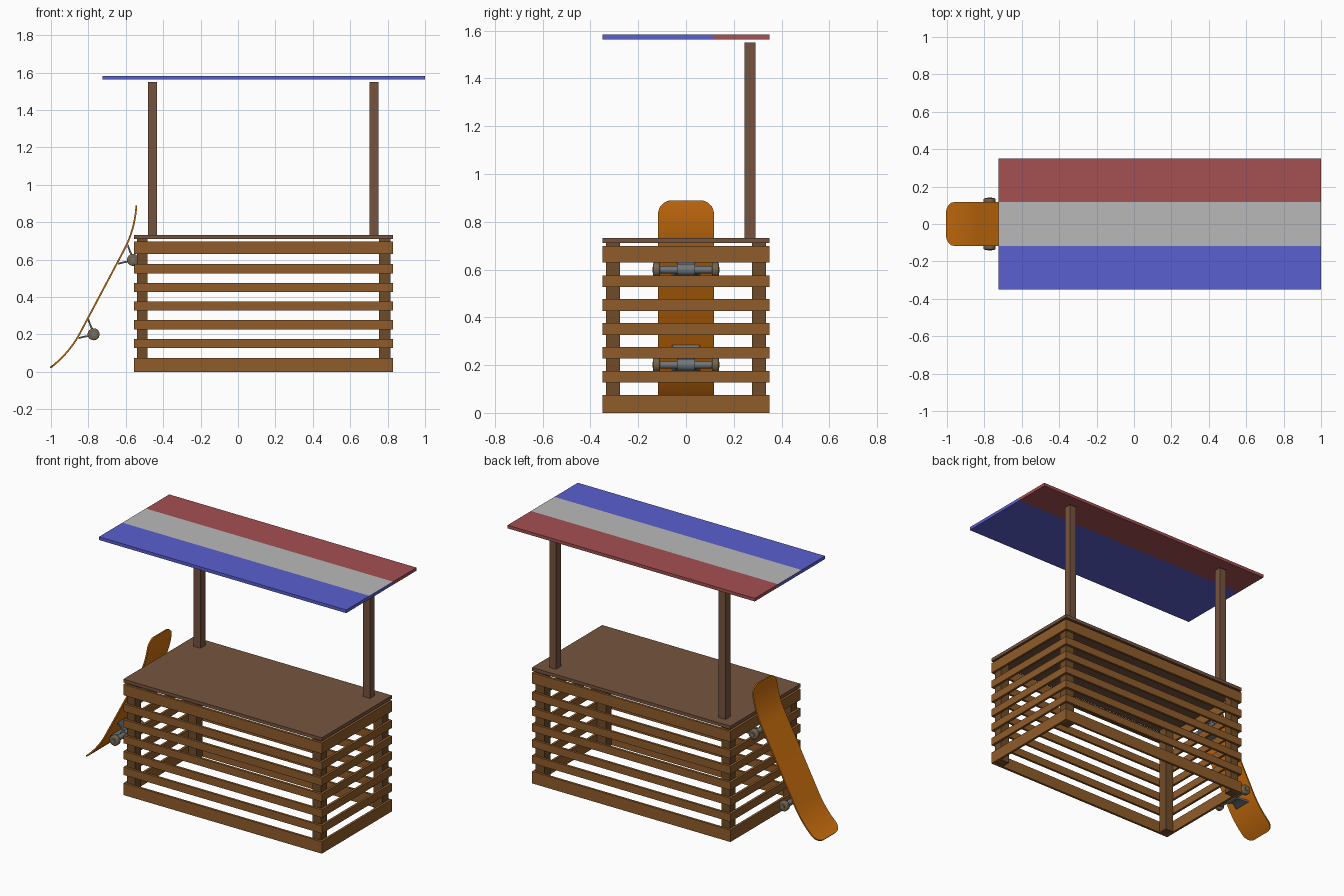
import bpy, bmesh, math
from mathutils import Matrix, Vector

if "Cube" in bpy.data.objects:
    bpy.data.objects.remove(bpy.data.objects["Cube"])


def mat(name, r, g, b):
    m = bpy.data.materials.new(name)
    m.diffuse_color = [((c / 255 + 0.055) / 1.055) ** 2.4 for c in (r, g, b)] + [1]
    m.use_nodes = True
    m.node_tree.nodes["Principled BSDF"].inputs["Base Color"].default_value = m.diffuse_color
    return m


SLAT = mat("slat_wood", 143, 92, 42)
INNER = mat("inner_wood", 112, 76, 40)
DARK = mat("dark_wood", 118, 84, 62)
RED, WHITE, BLUE = mat("red", 165, 80, 82), mat("white", 185, 185, 185), mat("blue", 90, 96, 208)
ORANGE = mat("orange", 205, 112, 14)
METAL = mat("metal", 112, 118, 122)
WHEEL = mat("wheel", 116, 100, 74)


def finish(name, bm, material, matrix=None, smooth=False):
    bmesh.ops.recalc_face_normals(bm, faces=bm.faces)
    me = bpy.data.meshes.new(name)
    bm.to_mesh(me)
    bm.free()
    ob = bpy.data.objects.new(name, me)
    bpy.context.collection.objects.link(ob)
    me.materials.append(material)
    if matrix:
        ob.matrix_world = matrix
    if smooth:
        bpy.ops.object.select_all(action='DESELECT')
        bpy.context.view_layer.objects.active = ob
        ob.select_set(True)
        bpy.ops.object.shade_smooth_by_angle(angle=math.radians(35))
    return ob


def box(name, x, y, z, material):
    bm = bmesh.new()
    bmesh.ops.create_cube(bm, size=1)
    for v in bm.verts:
        v.co = [(a + b) / 2 + c * (b - a) for (a, b), c in zip((x, y, z), v.co)]
    return finish(name, bm, material)


def rod(name, r, y0, y1, at, material, matrix, bevel=0):
    # cylinder along local y, centred at (x, z)
    bm = bmesh.new()
    bmesh.ops.create_cone(bm, cap_ends=True, segments=24, radius1=r, radius2=r, depth=y1 - y0)
    if bevel:
        rims = [e for e in bm.edges if abs(e.verts[0].co.z - e.verts[1].co.z) < 1e-5]
        bmesh.ops.bevel(bm, geom=rims, offset=bevel, segments=3, profile=0.5, affect='EDGES')
    bm.transform(Matrix.Translation((at[0], (y0 + y1) / 2, at[1])) @ Matrix.Rotation(math.pi / 2, 4, 'X'))
    return finish(name, bm, material, matrix, True)


# slatted crate
X0, X1, Y, T = -0.555, 0.83, 0.35, 0.015
rows = [(0, 0.075)] + [(0.127 + 0.1 * i, 0.176 + 0.1 * i) for i in range(5)] + [(0.63, 0.698)]
for i, z in enumerate(rows):
    box(f"front_slat_{i}", (X0, X1), (-Y, -Y + T), z, SLAT)
    box(f"back_slat_{i}", (X0, X1), (Y - T, Y), z, SLAT)
    box(f"left_slat_{i}", (X0, X0 + T), (-Y + T, Y - T), z, SLAT)
    box(f"right_slat_{i}", (X1 - T, X1), (-Y + T, Y - T), z, SLAT)
for px in ((X0 + T, -0.483), (0.753, X1 - T)):
    for py in ((-Y + T, -0.277), (0.277, Y - T)):
        box("corner_post", px, py, (0, 0.71), INNER)

# counter and roof posts
box("counter_top", (X0, X1), (-Y, Y), (0.71, 0.731), DARK)
for px in ((-0.48, -0.432), (0.703, 0.75)):
    box("roof_post", px, (0.244, 0.291), (0.731, 1.55), DARK)

# striped roof: white shows only on the upper face of the middle band
for name, y, m in (("roof_blue", (-Y, -0.117), BLUE), ("roof_middle", (-0.117, 0.117), BLUE),
                   ("roof_red", (0.117, Y), RED)):
    ob = box(name, (-0.725, 1.0), y, (1.563, 1.583), m)
    if name == "roof_middle":
        ob.data.materials.append(WHITE)
        for p in ob.data.polygons:
            p.material_index = int(p.normal.z > 0.5)

# skateboard frame: local x up along the board, local z towards the crate
c, s = math.cos(math.radians(62.1)), math.sin(math.radians(62.1))
FRAME = Matrix(((c, 0, s, -0.722), (0, -1, 0, 0), (s, 0, -c, 0.429), (0, 0, 0, 1)))

# deck: straight middle, kicked ends, rounded corners
HALF, FLAT, W, R = 0.5, 0.25, 0.117, 0.058
round_t = [R * (1 - math.cos(math.pi / 2 * i / 7)) for i in range(8)]
dist = [0, FLAT] + [FLAT + (HALF - R - FLAT) * i / 8 for i in range(1, 9)]
dist += [HALF - t for t in reversed(round_t[:-1])]
side, x, z = [], 0, 0
for a, b in zip([0] + dist, dist):
    ang = math.radians(25) * max(0, ((a + b) / 2 - FLAT) / (HALF - FLAT))
    x += (b - a) * math.cos(ang)
    z -= (b - a) * math.sin(ang)
    t = min(R, HALF - b)
    side.append((x, W - R + math.sqrt(max(0, R * R - (R - t) ** 2)), z))
line = [(-px, w, pz) for px, w, pz in reversed(side[1:])] + side
bm = bmesh.new()
pairs = [[bm.verts.new((px, k * w, pz)) for k in (-1, 1)] for px, w, pz in line]
for p, q in zip(pairs, pairs[1:]):
    bm.faces.new((p[0], p[1], q[1], q[0]))
bmesh.ops.recalc_face_normals(bm, faces=bm.faces)
bmesh.ops.solidify(bm, geom=bm.faces[:], thickness=0.009)
finish("skateboard_deck", bm, ORANGE, FRAME, True)

# trucks and wheels
H = 0.0625
for tx in (-0.225, 0.225):
    for k in (-1, 1):
        bm = bmesh.new()
        ends = []
        for dx, dz, w in ((0.055, 0.002, 0.058), (0.03, 0.03, 0.04), (0.012, H - 0.006, 0.035)):
            ends.append([bm.verts.new((tx + k * (dx + o), y, dz)) for o, y in
                         ((-0.006, -w), (0.006, -w), (0.006, w), (-0.006, w))])
        for p, q in zip(ends, ends[1:]):
            for i in range(4):
                bm.faces.new((p[i], p[i - 1], q[i - 1], q[i]))
        bm.faces.new(ends[0])
        bm.faces.new(ends[-1])
        finish("truck_arm", bm, METAL, FRAME)
        y0, y1 = sorted((k * 0.108, k * 0.138))
        rod("wheel", 0.032, y0, y1, (tx, H), WHEEL, FRAME, 0.008)
        y0, y1 = sorted((k * 0.13, k * 0.141))
        rod("wheel_cap", 0.012, y0, y1, (tx, H), METAL, FRAME)
    rod("truck_hub", 0.025, -0.037, 0.037, (tx, H), METAL, FRAME)
    rod("axle", 0.016, -0.115, 0.115, (tx, H), METAL, FRAME)
